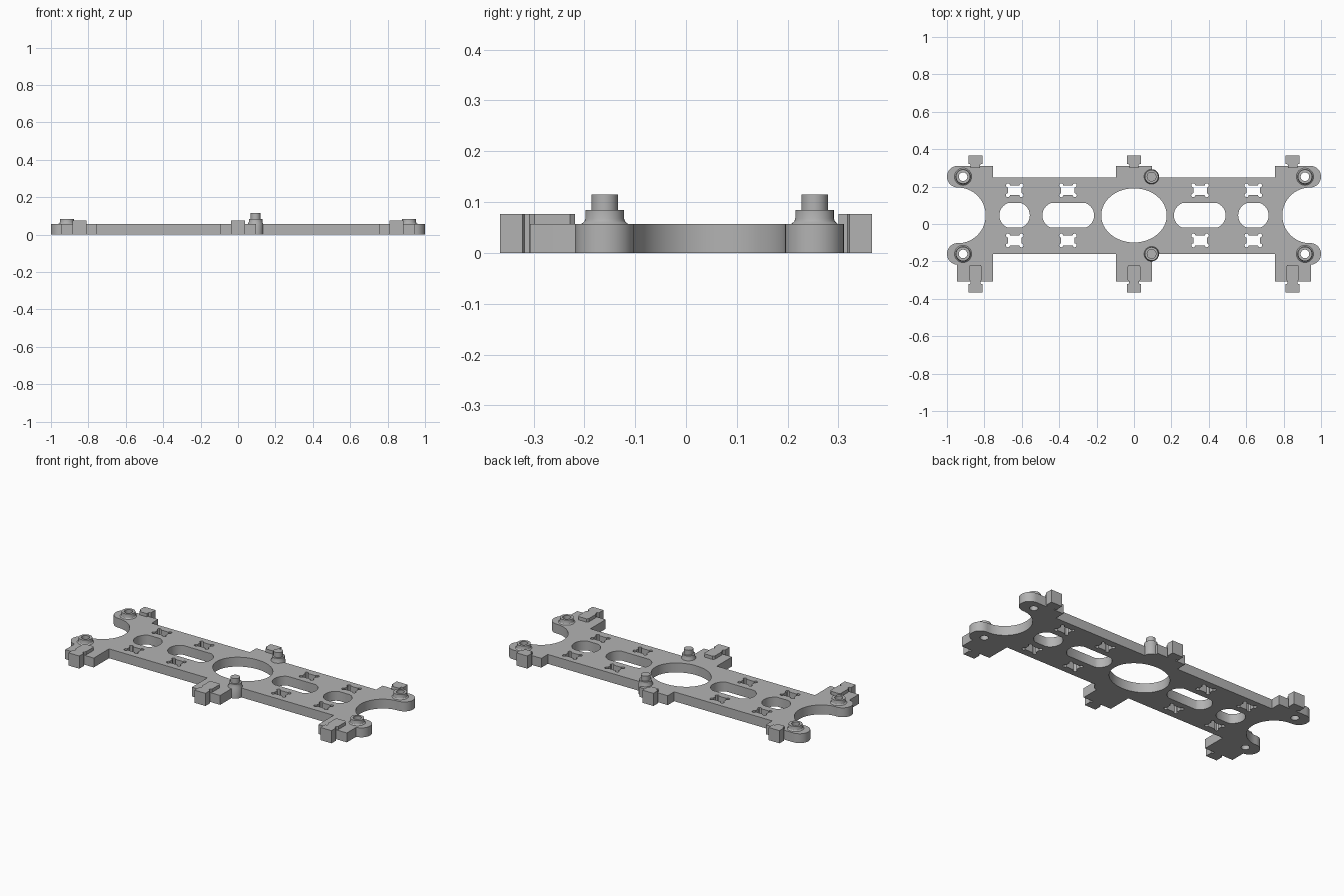
import bpy, bmesh
from math import sin, cos, asin, radians, pi
from mathutils import Vector

if "Cube" in bpy.data.objects:
    bpy.data.objects.remove(bpy.data.objects["Cube"], do_unlink=True)

grey = bpy.data.materials.new("plain grey")
grey.use_nodes = True
grey.diffuse_color = (0.45, 0.45, 0.45, 1)
grey.node_tree.nodes["Principled BSDF"].inputs["Base Color"].default_value = grey.diffuse_color

THICK = 0.057      # plate thickness
CLIP_TOP = 0.077
MID = 0.046        # y of the row of openings
FRONT, BACK = -0.16, 0.253   # y of the lobe centres


def finish(name, mesh):
    ob = bpy.data.objects.new(name, mesh)
    bpy.context.collection.objects.link(ob)
    mesh.materials.clear()
    mesh.materials.append(grey)
    bpy.ops.object.select_all(action='DESELECT')
    ob.select_set(True)
    bpy.context.view_layer.objects.active = ob
    bpy.ops.object.shade_smooth_by_angle(angle=radians(30))
    return ob


def arc(cx, cy, r, a0, a1, n=16, ry=None):
    ry = ry or r
    return [(cx + r * cos(radians(a0 + (a1 - a0) * i / n)),
             cy + ry * sin(radians(a0 + (a1 - a0) * i / n))) for i in range(n + 1)]


def ring(cx, cy, r, n=32, ry=None):
    return arc(cx, cy, r, 0, 360, n, ry)[:-1]


def flat_solid(name, loops, height):
    """Fill closed outlines (inner ones become holes) and extrude them upward."""
    cu = bpy.data.curves.new(name, 'CURVE')
    cu.dimensions, cu.fill_mode = '2D', 'BOTH'
    cu.extrude = height / 2
    for pts in loops:
        sp = cu.splines.new('POLY')
        sp.points.add(len(pts) - 1)
        for p, (x, y) in zip(sp.points, pts):
            p.co = (x, y, 0, 1)
        sp.use_cyclic_u = True
    tmp = bpy.data.objects.new(name + "_outline", cu)
    mesh = bpy.data.meshes.new_from_object(tmp)
    bpy.data.objects.remove(tmp)
    bm = bmesh.new()
    bm.from_mesh(mesh)
    bmesh.ops.remove_doubles(bm, verts=bm.verts, dist=1e-5)
    bmesh.ops.translate(bm, verts=bm.verts, vec=(0, 0, height / 2))
    bmesh.ops.recalc_face_normals(bm, faces=bm.faces)
    bm.to_mesh(mesh)
    bm.free()
    return finish(name, mesh)


def lathe(name, profile, x, y):
    bm = bmesh.new()
    vs = [bm.verts.new((r, 0, z)) for r, z in profile]
    es = [bm.edges.new(pair) for pair in zip(vs, vs[1:])]
    bmesh.ops.spin(bm, geom=vs + es, cent=(0, 0, 0), axis=(0, 0, 1),
                   angle=2 * pi, steps=32)
    bmesh.ops.remove_doubles(bm, verts=bm.verts, dist=1e-5)
    bmesh.ops.recalc_face_normals(bm, faces=bm.faces)
    bmesh.ops.translate(bm, verts=bm.verts, vec=Vector((x, y, 0)))
    mesh = bpy.data.meshes.new(name)
    bm.to_mesh(mesh)
    bm.free()
    return finish(name, mesh)


def slot(x0, x1):
    """Long opening with bulged ends."""
    h, r = 0.065, 0.07
    a = 180 / pi * asin(h / r)
    return (arc(x1 - r, MID, r, -a, a, 12) + arc(x0 + r, MID, r, 180 - a, 180 + a, 12))


def relieved_square(cx, cy):
    """Small square opening with rounded relief at each corner."""
    w, h, r = 0.036, 0.026, 0.011
    pts = []
    for sx, sy, a in ((1, 1, -90), (-1, 1, 0), (-1, -1, 90), (1, -1, 180)):
        pts += arc(cx + sx * w, cy + sy * h, r, a, a + 270, 9)
    return pts


# Base plate outline: one half, then mirrored
half = [(0.095, -0.307), (0.095, FRONT), (0.755, FRONT), (0.755, -0.307),
        (0.947, -0.307), (0.947, -0.218)]
half += arc(0.942, FRONT, 0.058, -85, 90)
half += arc(0.942, MID, 0.149, 270, 90, 32)[1:-1]
half += arc(0.942, BACK, 0.058, -90, 90)
half += [(0.755, 0.311), (0.755, 0.249), (0.095, 0.249), (0.095, 0.311)]
outline = half + [(-x, y) for x, y in reversed(half)]

# Openings in the plate
loops = [outline, ring(0, MID, 0.175, 48, 0.145)]
for s in (-1, 1):
    for a, b in ((0.213, 0.49), (0.557, 0.72)):
        loops.append(slot(*sorted((s * a, s * b))))
    for x in (0.353, 0.638):
        for y in (-0.088, 0.18):
            loops.append(relieved_square(s * x, y))
    for y in (FRONT, BACK):
        loops.append(ring(s * 0.914, y, 0.023))
flat_solid("base_plate", loops, THICK)

# Raised clips along the front and back edges
back_half = [(0.025, 0.30), (0.025, 0.318), (0.037, 0.322), (0.037, 0.366)]
front_half = [(0.037, -0.366), (0.037, -0.322), (0.026, -0.318), (0.026, -0.308),
              (0.035, -0.298), (0.035, -0.228), (0.027, -0.218)]
for place, x in (("right", -0.848), ("middle", 0), ("left", 0.848)):
    for end, pts in (("front", front_half), ("back", back_half)):
        full = pts + [(-px, y) for px, y in reversed(pts)]
        flat_solid(f"{end}_clip_{place}", [[(x + px, y) for px, y in full]], CLIP_TOP)

# Screw bosses on the lobes and locating pins beside the middle
boss = [(0.023, THICK), (0.023, 0.085), (0.038, 0.085), (0.038, 0.068),
        (0.040, 0.062), (0.046, THICK)]
pin = [(0, 0.115), (0.026, 0.115), (0.026, 0.085), (0.036, 0.085), (0.036, 0.068),
       (0.040, 0.060), (0.040, 0), (0, 0)]
for end, y in (("front", FRONT), ("back", BACK)):
    lathe(f"{end}_boss_right", boss, -0.914, y)
    lathe(f"{end}_boss_left", boss, 0.914, y)
    lathe(f"{end}_pin", pin, 0.094, y)
